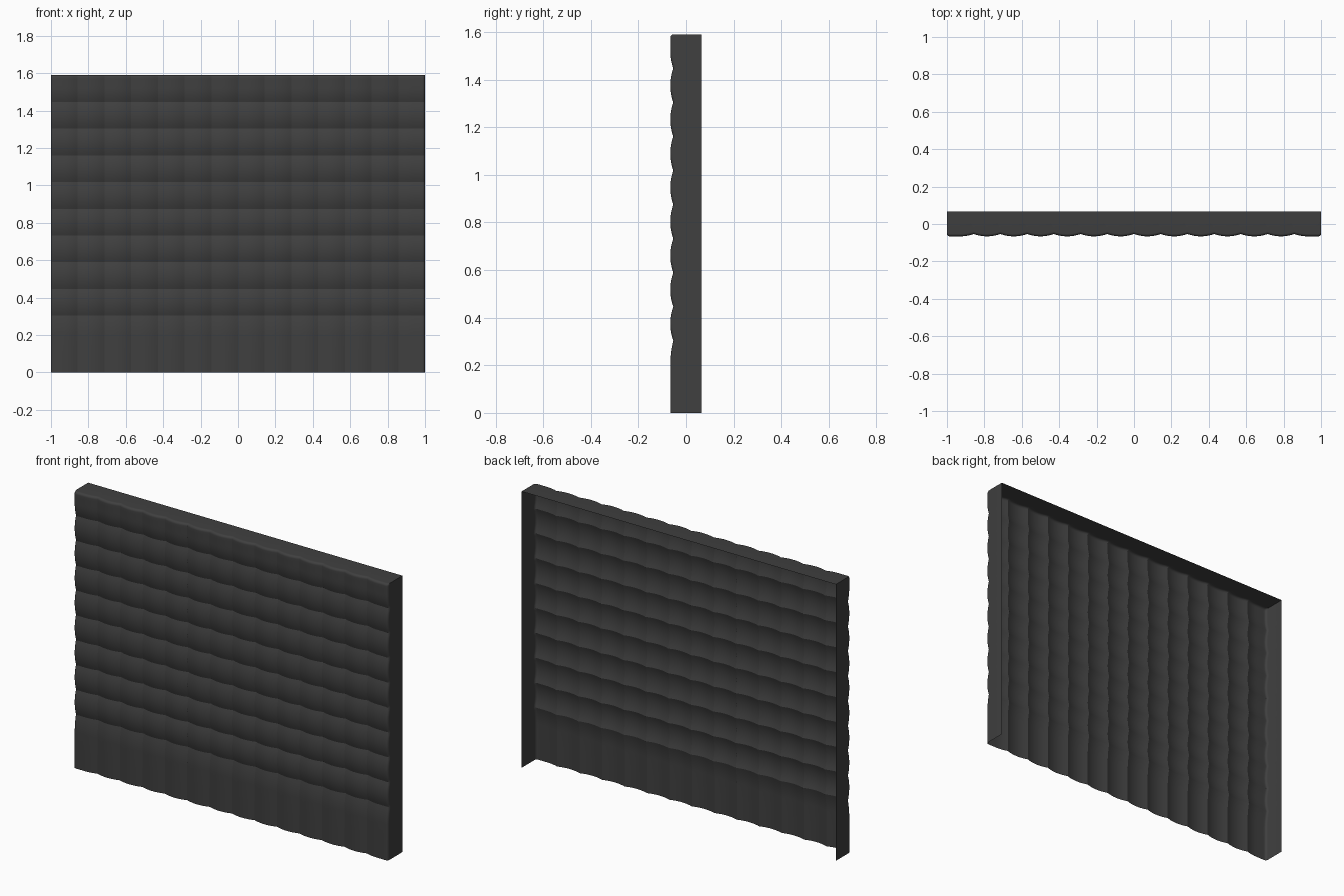
import bpy, bmesh, math

if "Cube" in bpy.data.objects:
    bpy.data.objects.remove(bpy.data.objects["Cube"])

W, H, D = 1.0, 1.59, 0.066      # half width, height, half depth
COLS, ROWS = 14, 9
BASE = 0.303                    # plain lower band
CW, CH = 2 * W / COLS, (H - BASE) / ROWS
DEEP, R = 0.0125, 0.014         # groove depth, outer edge rounding
N = 10                          # samples per cushion

def rounding(t):
    """Setback near an outer edge, t = distance from it."""
    return R - math.sqrt(max(0, R * R - (R - t) ** 2)) if t < R else 0.0

EDGE = [R * (1 - math.cos(math.radians(a))) for a in range(0, 90, 15)]

def setback_x(x):
    a = abs(x)
    if a > W - CW / 2:
        return rounding(W - a)
    u = 2 * ((a / CW) % 1.0) - 1
    return DEEP * u * u

def setback_z(z):
    if z > H - CH / 2:
        return rounding(H - z)
    if z < BASE:
        u = max(0, 1 - (BASE - z) / 0.1)
    else:
        u = 2 * (((z - BASE) / CH) % 1.0) - 1
    return DEEP * u * u

# sample lines across the quilted face
xs = {round(-W + CW * i / N, 5) for i in range(COLS * N + 1)}
xs |= {round(s * (W - e), 5) for e in EDGE for s in (-1, 1)}
zs = {round(BASE + CH * i / N, 5) for i in range(ROWS * N + 1)}
zs |= {round(H - e, 5) for e in EDGE}
zs |= {0.0, 0.1} | {round(BASE - 0.1 * i / 8, 5) for i in range(1, 9)}
xs, zs = sorted(xs), sorted(zs)

# quilted front
bm = bmesh.new()
g = [[bm.verts.new((x, -D + setback_x(x) + setback_z(z), z)) for x in xs] for z in zs]
for j in range(len(zs) - 1):
    for i in range(len(xs) - 1):
        bm.faces.new((g[j][i], g[j][i + 1], g[j + 1][i + 1], g[j + 1][i]))

# side and top walls, open at the back and bottom
rim = [r[-1] for r in g] + g[-1][-2::-1] + [r[0] for r in g[-2::-1]]
back = [bm.verts.new((v.co.x, D, v.co.z)) for v in rim]
for k in range(len(rim) - 1):
    bm.faces.new((rim[k], back[k], back[k + 1], rim[k + 1]))

mesh = bpy.data.meshes.new("quilted_headboard")
bm.to_mesh(mesh)
bm.free()
board = bpy.data.objects.new("quilted_headboard", mesh)
bpy.context.collection.objects.link(board)

# dark upholstery
mat = bpy.data.materials.new("dark_fabric")
mat.diffuse_color = (0.05, 0.05, 0.05, 1)
mat.use_nodes = True
mat.node_tree.nodes["Principled BSDF"].inputs["Base Color"].default_value = mat.diffuse_color
mesh.materials.append(mat)

bpy.context.view_layer.objects.active = board
board.select_set(True)
bpy.ops.object.shade_smooth_by_angle(angle=math.radians(22))
